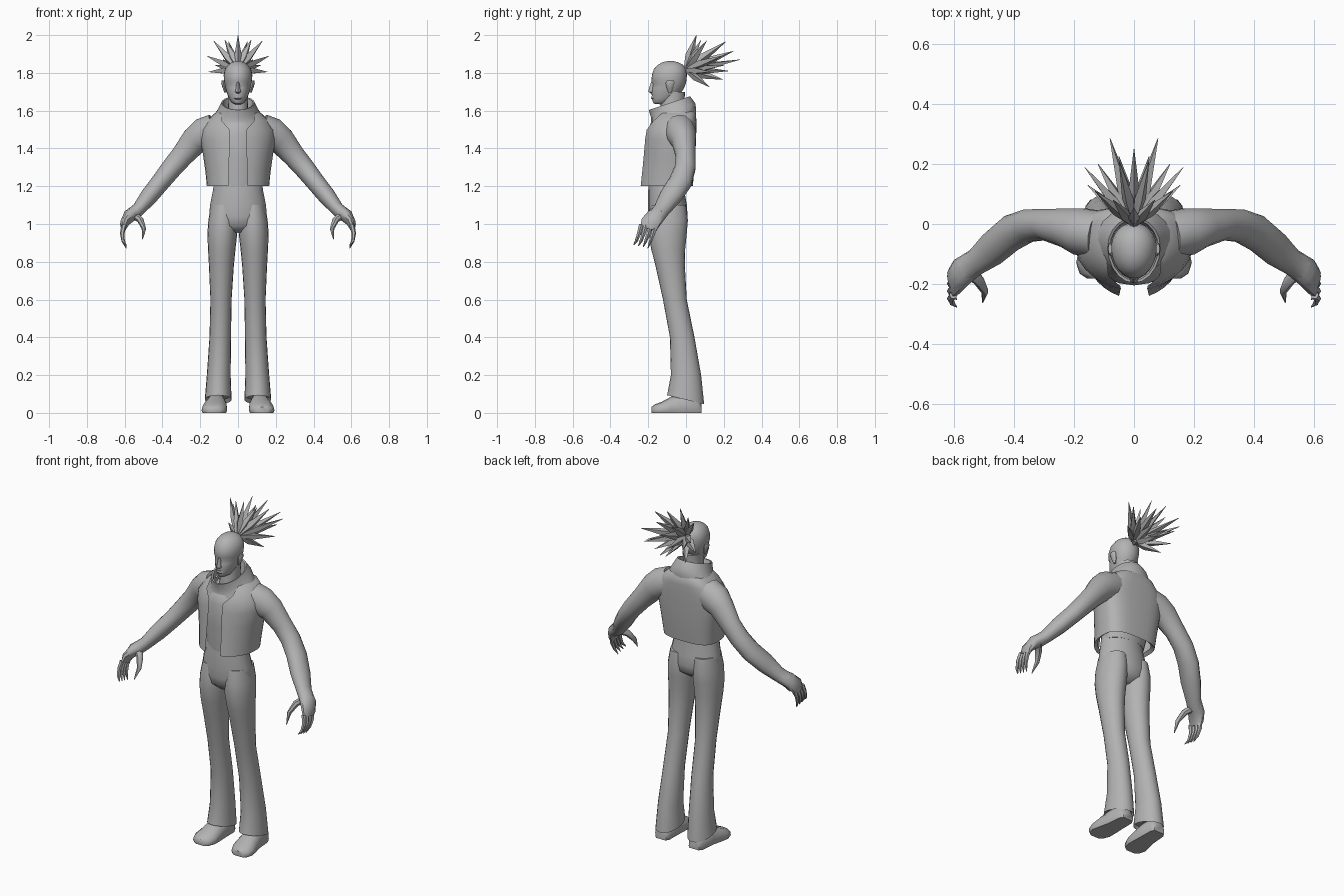
import bpy, bmesh, math
from mathutils import Vector

grey = bpy.data.materials.new("plain_grey")
grey.diffuse_color = (0.45, 0.45, 0.45, 1)


def skin(name, rings, closed=True, caps=True, mirror=False, angle=50):
    """Bridge a list of point rings into one smooth-shaded object."""
    bm = bmesh.new()
    vs = [[bm.verts.new(p) for p in r] for r in rings]
    n = len(vs[0])
    for a, b in zip(vs, vs[1:]):
        for i in range(n if closed else n - 1):
            j = (i + 1) % n
            bm.faces.new((a[i], a[j], b[j], b[i]))
    if caps:
        bm.faces.new(vs[0][::-1])
        bm.faces.new(vs[-1])
    bmesh.ops.recalc_face_normals(bm, faces=bm.faces)
    me = bpy.data.meshes.new(name)
    bm.to_mesh(me)
    bm.free()
    me.materials.append(grey)
    ob = bpy.data.objects.new(name, me)
    bpy.context.collection.objects.link(ob)
    if mirror:
        m = ob.modifiers.new("mirror", "MIRROR")
        m.use_mirror_merge = False
    for o in bpy.context.selected_objects:
        o.select_set(False)
    ob.select_set(True)
    bpy.context.view_layer.objects.active = ob
    bpy.ops.object.shade_smooth_by_angle(angle=math.radians(angle))
    return ob


def flat_ring(z, cx, hx, yf, yb, tilt=0, wide=0.5, sq=1.0, gap=None, n=20):
    """Level ring; wide = where along the depth it is broadest, gap = open front."""
    yc = yf + (yb - yf) * wide
    if gap is None:
        ts = [2 * math.pi * i / n for i in range(n)]
    else:
        g = math.asin(gap / hx)
        ts = [-math.pi / 2 + g + (2 * math.pi - 2 * g) * i / n for i in range(n + 1)]
    pts = []
    for t in ts:
        c, s = math.cos(t), math.sin(t)
        e = sq if s > 0 else 1.0
        x = math.copysign(abs(c) ** e, c) * hx
        y = yc + (math.copysign(abs(s) ** e, s) * ((yb - yc) if s > 0 else (yc - yf)))
        pts.append((cx + x, y, z + tilt * (y - (yf + yb) / 2)))
    return pts


def tube(name, path, n=12, mirror=True):
    """Limb along (x, y, z, radius_up, radius_y) points."""
    P = [Vector(p[:3]) for p in path]
    rings = []
    for i, p in enumerate(path):
        t = (P[min(i + 1, len(P) - 1)] - P[max(i - 1, 0)]).normalized()
        v = Vector((0, 1, 0))
        v = (v - v.dot(t) * t).normalized()
        u = t.cross(v)
        rings.append([P[i] + u * p[3] * math.cos(2 * math.pi * k / n)
                      + v * p[4] * math.sin(2 * math.pi * k / n) for k in range(n)])
    return skin(name, rings, mirror=mirror)


# Hips and trouser legs
skin("hips", [flat_ring(*r) for r in [
    (1.26, 0, .125, -.19, -.01), (1.18, 0, .132, -.2, -.01), (1.1, 0, .148, -.2, .005),
    (1.04, 0, .153, -.2, .008), (0.99, 0, .13, -.19, .0), (0.955, 0, .06, -.15, -.05)]])
skin("trouser_leg", [flat_ring(*r) for r in [
    (1.1, .075, .068, -.185, 0), (1.02, .08, .077, -.198, .01), (.95, .083, .079, -.198, .004),
    (.87, .086, .073, -.185, -.004), (.78, .088, .066, -.162, -.006),
    (.6, .09, .056, -.122, .004), (.4, .094, .057, -.085, .045), (.2, .102, .063, -.08, .08),
    (.07, .105, .071, -.1, .096, -.24), (.09, .105, .062, -.09, .086, -.24)]], mirror=True)

# Shoes, lofted from heel to toe
shoe = []
for y, cx, hx, top in [(.082, .11, .035, .05), (.06, .112, .05, .1), (-.03, .115, .055, .1),
                       (-.08, .12, .063, .085), (-.13, .125, .068, .058),
                       (-.165, .127, .055, .045), (-.182, .127, .03, .032)]:
    shoe.append([(cx + hx * a, y, top * b) for a, b in
                 [(-.9, 0), (.9, 0), (1, .2), (.93, .6), (.55, .93), (0, 1),
                  (-.55, .93), (-.93, .6), (-1, .2)]])
skin("shoe", shoe, mirror=True)

# Shirt under the open jacket
skin("shirt", [flat_ring(*r, wide=.6) for r in [
    (1.2, 0, .125, -.198, -.01), (1.35, 0, .15, -.205, .03), (1.48, 0, .16, -.205, .04),
    (1.54, 0, .12, -.185, .03), (1.57, 0, .07, -.15, 0)]])

# Open cropped jacket body
skin("jacket", [flat_ring(z, 0, hx, yf, yb, 0, .6, .65, g, 32) for z, hx, yf, yb, g in [
    (1.215, .145, -.23, .02, .05), (1.2, .165, -.248, .036, .05), (1.28, .173, -.238, .044, .048),
    (1.37, .186, -.228, .05, .046), (1.45, .2, -.22, .053, .044), (1.5, .195, -.212, .055, .045),
    (1.545, .165, -.195, .055, .085), (1.585, .125, -.17, .053, .09),
    (1.6, .09, -.13, .04, .05)]], closed=False, caps=False)

# Tall tilted collar, folded inward at the rim
skin("collar", [flat_ring(z, 0, hx, yf, yb, t, .55) for z, hx, yf, yb, t in [
    (1.52, .16, -.195, .05, .2), (1.565, .132, -.186, .054, .28), (1.6, .108, -.185, .05, .32),
    (1.64, .088, -.197, .022, .33), (1.638, .08, -.188, .014, .33),
    (1.57, .075, -.165, .005, .3)]], caps=False)

# Sleeved arms
tube("arm", [
    (.12, -.035, 1.5, .085, .08), (.18, -.025, 1.475, .088, .08), (.228, -.012, 1.443, .074, .066),
    (.295, -.002, 1.362, .06, .053), (.352, -.005, 1.295, .055, .056),
    (.41, -.03, 1.222, .05, .062), (.47, -.08, 1.148, .047, .06),
    (.525, -.125, 1.08, .036, .046), (.56, -.15, 1.05, .037, .045)], 14)
# Hands: palm, four curled fingers, thumb
tube("palm", [(.53, -.125, 1.075, .034, .042), (.575, -.16, 1.042, .036, .05),
              (.6, -.19, 1.005, .024, .052), (.606, -.2, .975, .014, .046)], 10)
for i in range(4):
    y = -.162 - .025 * i
    tube(f"finger_{i + 1}", [
        (.603, y, .995, .014, .014), (.613, y - .012, .95, .012, .012),
        (.608, y - .026, .91, .009, .009), (.592, y - .04, .872 + .006 * i, .002, .002)], 6)
tube("thumb", [(.555, -.15, 1.05, .022, .024), (.517, -.19, 1.022, .018, .02),
               (.498, -.225, .975, .012, .014), (.505, -.262, .92, .002, .002)], 7)

# Neck and head
skin("neck", [flat_ring(*r) for r in [
    (1.54, 0, .06, -.14, .0), (1.62, 0, .052, -.135, -.01), (1.7, 0, .055, -.13, -.005)]])
skin("head", [flat_ring(z, 0, hx, yf, yb, t, .55, 1, None, 24) for z, hx, yf, yb, t in [
    (1.635, .018, -.17, -.13, -.1), (1.645, .035, -.178, -.095, -.15),
    (1.665, .046, -.18, -.06, -.1), (1.69, .058, -.182, -.03, 0), (1.72, .066, -.18, -.01, 0),
    (1.738, .07, -.174, -.003, 0), (1.758, .074, -.184, .002, 0), (1.79, .076, -.18, .005, 0),
    (1.82, .069, -.17, 0, 0), (1.842, .053, -.15, -.015, 0), (1.856, .033, -.125, -.04, 0),
    (1.862, .012, -.1, -.065, 0)]])
skin("nose", [flat_ring(z, 0, hx, yf, -.165, 0, .6, 1, None, 8) for z, hx, yf in [
    (1.69, .008, -.183), (1.699, .016, -.199), (1.715, .012, -.197), (1.752, .007, -.185)]])
skin("lips", [flat_ring(z, 0, hx, yf, -.16, 0, .5, 1, None, 10) for z, hx, yf in [
    (1.659, .014, -.179), (1.667, .022, -.186), (1.672, .022, -.183), (1.678, .018, -.185)]])
skin("ear", [flat_ring(z, cx, hx, yf, yb, 0, .5, 1, None, 8) for z, cx, hx, yf, yb in [
    (1.695, .066, .006, -.092, -.078), (1.72, .071, .01, -.102, -.068),
    (1.745, .078, .011, -.108, -.06), (1.76, .08, .006, -.1, -.066)]], mirror=True)

# Ponytail: tie plus spikes that swell midway and end in points
root = Vector((0, -.005, 1.815))
tips = [(0, .055, 2.0), (.13, .11, 1.97), (.05, .21, 1.965), (.165, .19, 1.89),
        (.08, .285, 1.87), (.155, .13, 1.805), (.05, .225, 1.81), (0, .195, 1.765),
        (.085, .125, 1.725), (.07, .08, 1.975), (0, .25, 1.915), (.12, .2, 1.84)]


def spike(tip):
    d = Vector(tip) - root
    a = d.cross(Vector((0, .8, .6)) if abs(d.x) > .01 else Vector((1, 0, 0))).normalized()
    b = d.normalized().cross(a)
    rings = []
    for f, r in [(0, .008), (.42, .024), (1, .0012)]:
        c = root + d * f
        rings.append([c + a * r, c + b * r * .8, c - a * r, c - b * r * .8])
    skin("hair_spike", rings, mirror=tip[0] > 0, angle=20)


for tip in tips:
    spike(tip)
skin("hair_tie", [[(.017 * math.cos(k * math.pi / 4), y, 1.815 + .017 * math.sin(k * math.pi / 4))
                   for k in range(8)] for y in (-.012, .015)])
